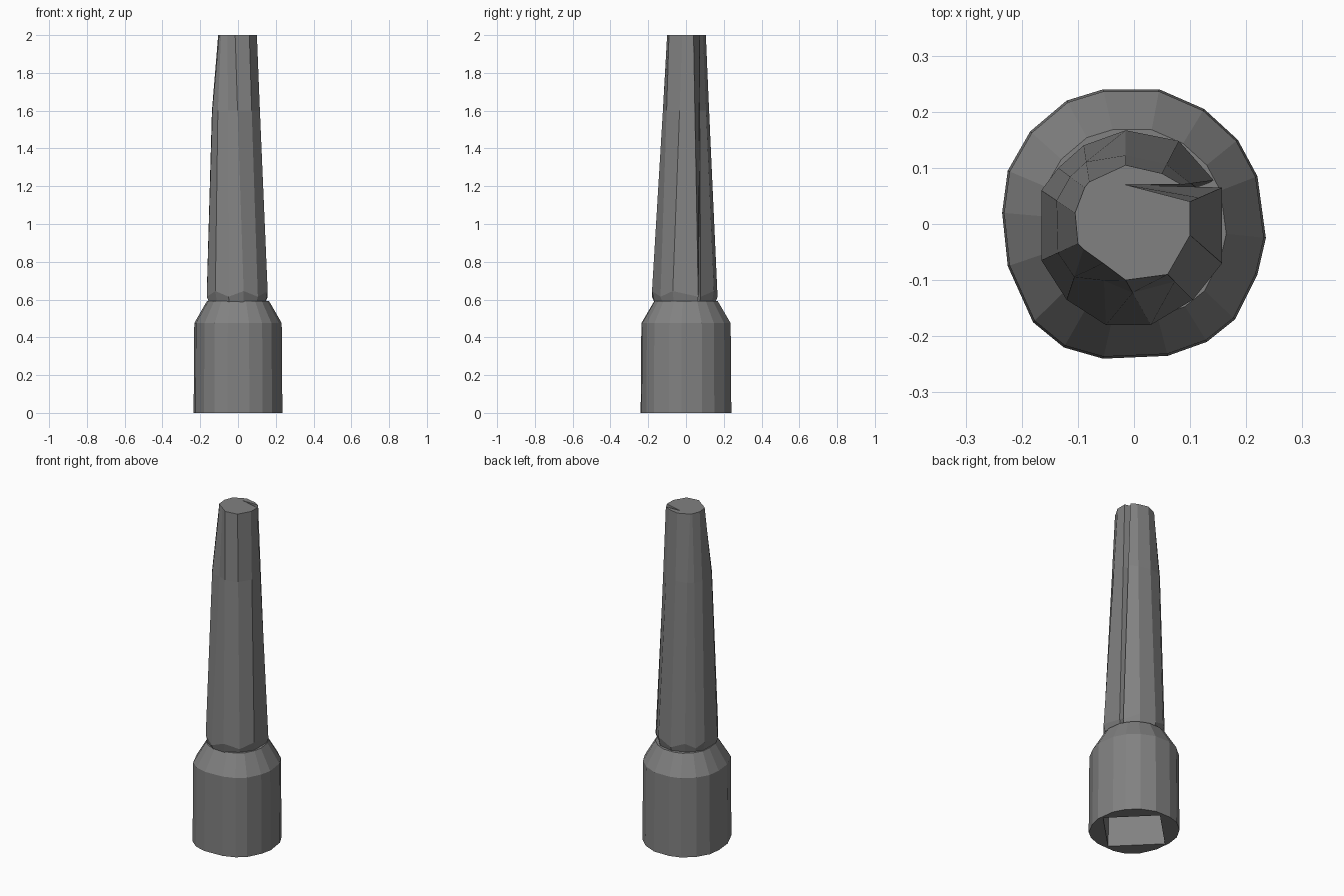
import bpy
import bmesh
import math
from mathutils import Vector

cube = bpy.data.objects.get("Cube")
if cube:
    bpy.data.objects.remove(cube, do_unlink=True)

grey = bpy.data.materials.new("worn_grey")
grey.use_nodes = True
colour = (0.22, 0.22, 0.22, 1)
grey.diffuse_color = colour
grey.node_tree.nodes["Principled BSDF"].inputs["Base Color"].default_value = colour


def ring(bm, points, z, scale=1.0, zigzag=0.0):
    """Add a loop of vertices; every other one may be raised."""
    return [bm.verts.new((x * scale, y * scale, z + zigzag * (i % 2)))
            for i, (x, y) in enumerate(points)]


def bridge(bm, lower, upper):
    n = len(lower)
    for i in range(n):
        j = (i + 1) % n
        bm.faces.new((lower[i], lower[j], upper[j], upper[i]))


def finish(bm, name):
    bmesh.ops.recalc_face_normals(bm, faces=bm.faces[:])
    mesh = bpy.data.meshes.new(name)
    bm.to_mesh(mesh)
    bm.free()
    mesh.materials.append(grey)
    obj = bpy.data.objects.new(name, mesh)
    bpy.context.collection.objects.link(obj)
    return obj


# Faceted base with a sloping shoulder and a square socket underneath
base_outline = [(0.235, -0.025), (0.22, 0.085), (0.185, 0.15), (0.125, 0.205),
                (0.045, 0.24), (-0.055, 0.24), (-0.12, 0.22), (-0.185, 0.165),
                (-0.225, 0.095), (-0.235, 0.02), (-0.225, -0.075), (-0.18, -0.175),
                (-0.125, -0.22), (-0.055, -0.24), (0.06, -0.235), (0.13, -0.21),
                (0.18, -0.17), (0.22, -0.09)]
bm = bmesh.new()
loops = [ring(bm, base_outline, 0),
         ring(bm, base_outline, 0.475, 0.985),
         ring(bm, base_outline, 0.592, 0.7)]
for lower, upper in zip(loops, loops[1:]):
    bridge(bm, lower, upper)
bm.faces.new(loops[-1])

# Socket walls and ceiling, joined to the rim on the underside
square = [(0.22 * math.cos(k * math.pi / 2), 0.22 * math.sin(k * math.pi / 2))
          for k in range(4)]
mouth = ring(bm, square, 0)
ceiling = ring(bm, square, 0.3, 0.97)
bridge(bm, mouth, ceiling)
bm.faces.new(ceiling)


def quarter(vert):
    angle = math.atan2(vert.co.y, vert.co.x) + math.pi / 4
    return int((angle % math.tau) // (math.pi / 2))


outer = loops[0]
for i, a in enumerate(outer):
    b = outer[(i + 1) % len(outer)]
    qa, qb = quarter(a), quarter(b)
    bm.faces.new((b, a, mouth[qa]))
    if qa != qb:
        bm.faces.new((b, mouth[qa], mouth[qb]))
finish(bm, "socket_base")

# Tapering shaft: each pair is a point at the foot and its match at the tip
shaft_edges = [((0.157, 0.065), (0.1, 0.04)),
               ((0.11, 0.066), (-0.015, 0.07)),      # root of the side slit
               ((0.142, 0.078), (0.085, 0.07)),
               ((0.08, 0.148), (0.05, 0.09)),
               ((-0.015, 0.167), (-0.015, 0.105)),
               ((-0.09, 0.14), (-0.08, 0.075)),
               ((-0.135, 0.1), (-0.088, 0.065)),
               ((-0.165, 0.06), (-0.105, 0.02)),
               ((-0.165, -0.065), (-0.1, -0.035)),
               ((-0.12, -0.135), (-0.09, -0.045)),
               ((-0.05, -0.18), (-0.055, -0.07)),
               ((0.03, -0.18), (-0.015, -0.1)),
               ((0.105, -0.135), (0.06, -0.09)),
               ((0.157, -0.07), (0.1, -0.02))]
foot = [Vector(pair[0]) for pair in shaft_edges]
tip = [Vector(pair[1]) for pair in shaft_edges]
# The right side stays fuller below the tip
middle = [f.lerp(t, 0.45 if f.x < -0.08 else 0.72) for f, t in zip(foot, tip)]

bm = bmesh.new()
loops = [ring(bm, foot, 0.585, 0.93),
         ring(bm, foot, 0.615, 1.0, 0.03),
         ring(bm, middle, 1.6),
         ring(bm, tip, 2.0)]
for lower, upper in zip(loops, loops[1:]):
    bridge(bm, lower, upper)
bm.faces.new(loops[0])
bm.faces.new(loops[-1])
finish(bm, "tapered_shaft")
